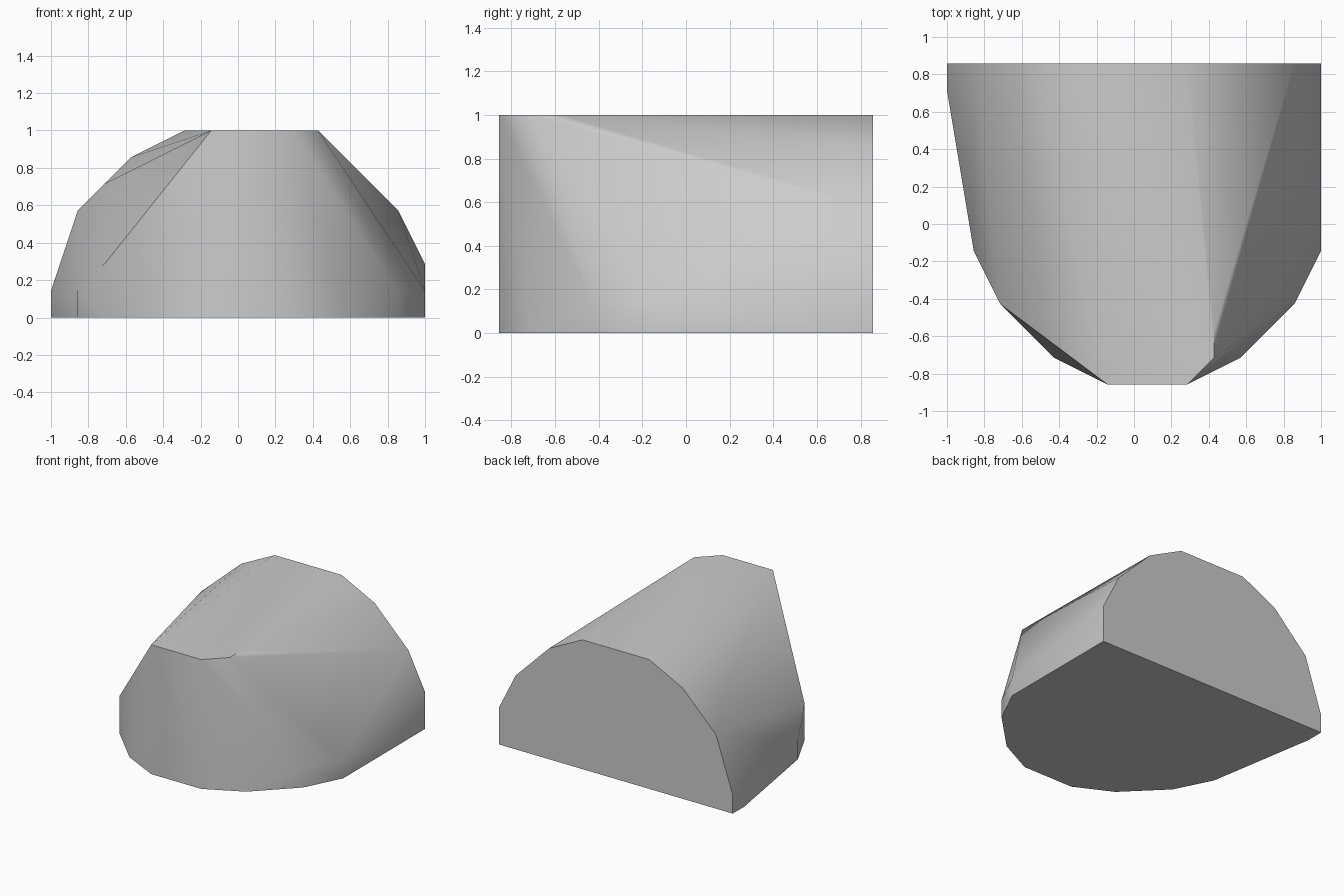
import bpy, bmesh, math

cube = bpy.data.objects.get("Cube")
if cube:
    bpy.data.objects.remove(cube, do_unlink=True)

UNIT = 1 / 7  # corners sit on a grid of sevenths

# Footprint (x, y, wall height)
footprint = [(-7, 6, 1), (-7, 5, 1), (-6, -1, 1), (-5, -3, 2), (-3, -5, 0),
             (-1, -6, 0), (2, -6, 0), (4, -5, 0), (6, -3, 1), (7, -1, 1), (7, 6, 2)]
# Arched back end (x, z)
arch = [(-6, 4), (-4, 6), (-2, 7), (2, 7), (4, 6), (6, 4)]
# Flat top outline (x, y)
top = [(-2, 5), (-1, -6), (2, -6), (3, -5), (3, -4)]
# Bulge on the right shoulder
shoulder = [(-5, 4, 5)]

corners = {(x, y, 0) for x, y, h in footprint}
corners |= set(footprint)
corners |= {(x, 6, z) for x, z in arch}
corners |= {(x, y, 7) for x, y in top}
corners |= set(shoulder)

# Wrap the outlines in one solid rock
bm = bmesh.new()
for corner in sorted(corners):
    bm.verts.new([c * UNIT for c in corner])
hull = bmesh.ops.convex_hull(bm, input=bm.verts[:])
spare = {v for key in ("geom_interior", "geom_unused") for v in hull[key]
         if isinstance(v, bmesh.types.BMVert)}
bmesh.ops.delete(bm, geom=list(spare), context='VERTS')
bmesh.ops.dissolve_limit(bm, angle_limit=math.radians(0.5),
                         verts=bm.verts[:], edges=bm.edges[:])
bmesh.ops.recalc_face_normals(bm, faces=bm.faces[:])

mesh = bpy.data.meshes.new("rock_block")
bm.to_mesh(mesh)
bm.free()
rock = bpy.data.objects.new("rock_block", mesh)
bpy.context.collection.objects.link(rock)

# Plain grey stone
stone = bpy.data.materials.new("grey_stone")
stone.use_nodes = True
grey = (0.6, 0.6, 0.6, 1)
stone.diffuse_color = grey
stone.node_tree.nodes["Principled BSDF"].inputs["Base Color"].default_value = grey
mesh.materials.append(stone)

# Soft sides, crisp rims
bpy.ops.object.select_all(action='DESELECT')
rock.select_set(True)
bpy.context.view_layer.objects.active = rock
bpy.ops.object.shade_smooth_by_angle(angle=math.radians(30))
